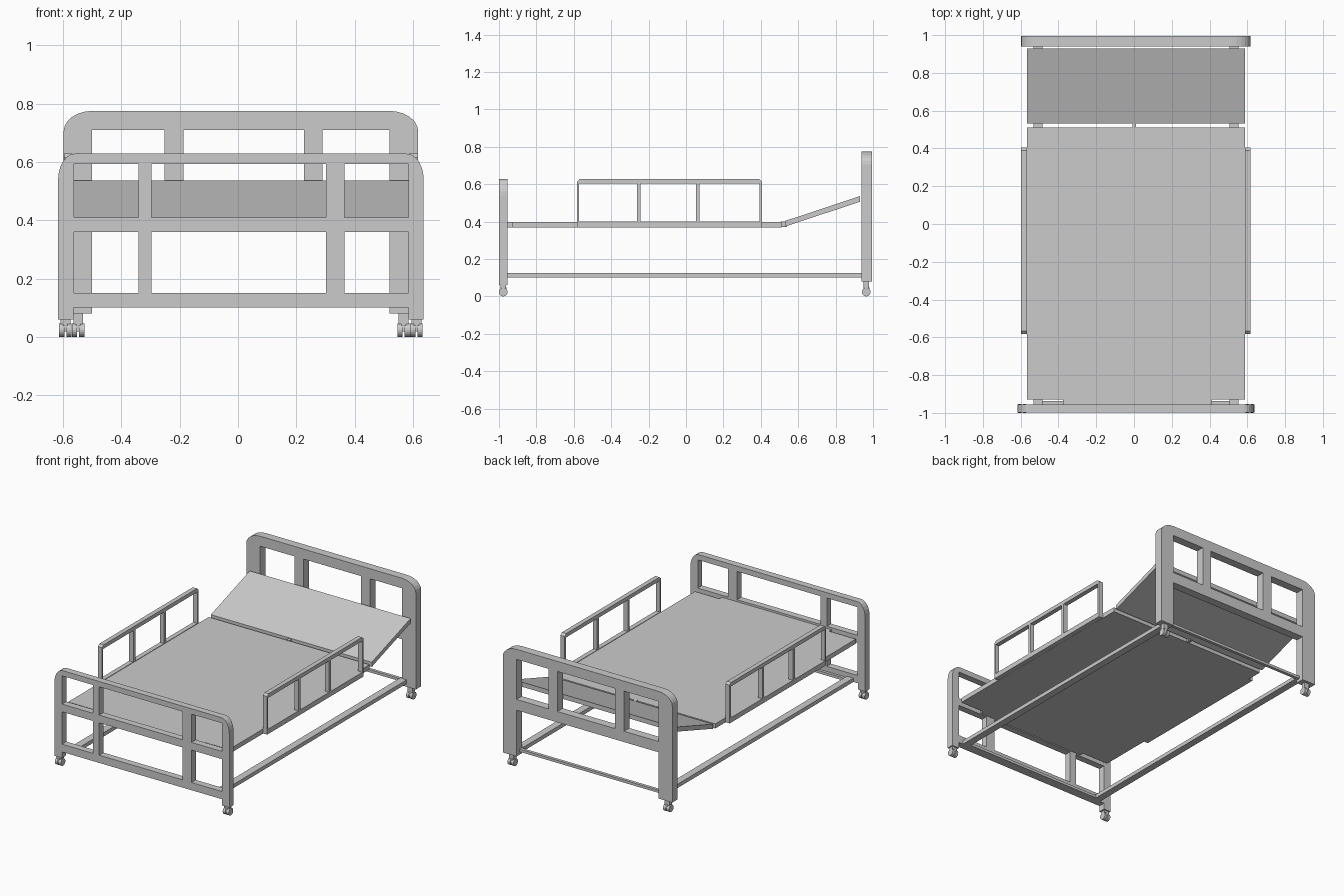
import bpy, bmesh, math

if "Cube" in bpy.data.objects:
    bpy.data.objects.remove(bpy.data.objects["Cube"])

CX = 0.01  # bed centre line


def mesh_object(name, bm):
    bmesh.ops.recalc_face_normals(bm, faces=bm.faces)
    me = bpy.data.meshes.new(name)
    bm.to_mesh(me)
    bm.free()
    ob = bpy.data.objects.new(name, me)
    bpy.context.collection.objects.link(ob)
    return ob


def box(name, x0, x1, y0, y1, z0, z1):
    bm = bmesh.new()
    bmesh.ops.create_cube(bm, size=1)
    for v in bm.verts:
        v.co = ((x0 + x1) / 2 + v.co.x * (x1 - x0),
                (y0 + y1) / 2 + v.co.y * (y1 - y0),
                (z0 + z1) / 2 + v.co.z * (z1 - z0))
    return mesh_object(name, bm)


def side_profile(name, pts, x0, x1):
    """Extrude a (y, z) profile along x."""
    bm = bmesh.new()
    f = bm.faces.new([bm.verts.new((x0, y, z)) for y, z in pts])
    r = bmesh.ops.extrude_face_region(bm, geom=[f])
    bmesh.ops.translate(bm, vec=(x1 - x0, 0, 0),
                        verts=[g for g in r['geom'] if isinstance(g, bmesh.types.BMVert)])
    return mesh_object(name, bm)


def rect(x0, x1, z0, z1):
    return [(x0, z0), (x1, z0), (x1, z1), (x0, z1)]


def panel(name, outline, holes, plane, centre, depth):
    """Filled outline with windows, standing across x ('xz') or along y ('yz')."""
    cu = bpy.data.curves.new(name, 'CURVE')
    cu.dimensions, cu.fill_mode, cu.extrude = '2D', 'BOTH', depth / 2
    for pts in [outline] + holes:
        sp = cu.splines.new('POLY')
        sp.points.add(len(pts) - 1)
        for p, (a, b) in zip(sp.points, pts):
            p.co = (a, b, 0, 1)
        sp.use_cyclic_u = True
    tmp = bpy.data.objects.new(name + "_curve", cu)
    bpy.context.collection.objects.link(tmp)
    bpy.context.view_layer.update()
    me = bpy.data.meshes.new_from_object(tmp.evaluated_get(bpy.context.evaluated_depsgraph_get()))
    bpy.data.objects.remove(tmp)
    bm = bmesh.new()
    bm.from_mesh(me)
    bmesh.ops.remove_doubles(bm, verts=bm.verts, dist=1e-5)
    for v in bm.verts:
        a, b, c = v.co
        v.co = (a, centre + c, b) if plane == 'xz' else (centre + c, a, b)
    for f in bm.faces:
        f.smooth = False
    return mesh_object(name, bm)


def end_outline(half, leg, foot_z, crotch_z, top, rx, rz, steps=6):
    """Bed end with two legs and rounded top corners."""
    right = [(half - leg, crotch_z), (half - leg, foot_z), (half, foot_z)]
    for i in range(steps + 1):
        t = math.pi / 2 * i / steps
        right.append((half - rx + rx * math.cos(t), top - rz + rz * math.sin(t)))
    left = [(-x, z) for x, z in reversed(right)]
    return [(CX + x, z) for x, z in right + left]


# footboard
cols = [(-0.563, -0.341), (-0.296, 0.302), (0.366, 0.584)]
holes = [rect(a, b, z0, z1) for a, b in cols for z0, z1 in ((0.15, 0.36), (0.41, 0.593))]
panel("footboard", end_outline(0.627, 0.053, 0.06, 0.10, 0.628, 0.057, 0.09),
      holes, 'xz', -0.977, 0.044)

# headboard
cols = [(-0.50, -0.252), (-0.187, 0.226), (0.29, 0.52)]
panel("headboard", end_outline(0.608, 0.098, 0.08, 0.38, 0.775, 0.10, 0.07),
      [rect(a, b, 0.45, 0.71) for a, b in cols], 'xz', 0.967, 0.055)

# mattress deck: flat part, foot tab, hinge, raised back section
box("deck_main", -0.567, 0.587, -0.93, 0.51, 0.367, 0.397)
box("deck_foot_tab", -0.375, 0.412, -0.957, -0.93, 0.367, 0.397)
box("deck_hinge", -0.009, 0.011, 0.505, 0.54, 0.37, 0.40)
side_profile("deck_backrest", [(0.532, 0.374), (0.93, 0.506), (0.93, 0.536), (0.532, 0.404)],
             -0.567, 0.587)

# lower frame
for side, x in (("left", -0.532), ("right", 0.505)):
    box("lower_rail_" + side, x, x + 0.047, -0.957, 0.945, 0.10, 0.125)
for end, y in (("foot", -0.957), ("head", 0.945)):
    box("lower_crossbar_" + end, -0.532, 0.552, y, y + 0.02, 0.10, 0.117)

# side guards
guard = [(-0.582, 0.368), (0.405, 0.368), (0.405, 0.615), (0.39, 0.628), (-0.567, 0.628), (-0.582, 0.615)]
bays = [(-0.572, -0.262), (-0.242, 0.053), (0.071, 0.393)]
for side, s in (("left", -1), ("right", 1)):
    panel("side_guard_" + side, guard, [rect(a, b, 0.40, 0.603) for a, b in bays],
          'yz', CX + s * 0.592, 0.03)

# casters: wheel pair, fork block and stem
for end, y, off, top in (("foot", -0.977, 0.602, 0.062), ("head", 0.964, 0.558, 0.085)):
    for side, s in (("left", -1), ("right", 1)):
        x = CX + s * off
        bm = bmesh.new()
        for dx in (-0.0125, 0.0125):
            r = bmesh.ops.create_cone(bm, cap_ends=True, segments=20, radius1=0.023,
                                      radius2=0.023, depth=0.018)
            for v in r['verts']:
                v.co = (x + dx + v.co.z, y + v.co.x, 0.023 + v.co.y)
        mesh_object(f"caster_wheels_{end}_{side}", bm)
        box(f"caster_fork_{end}_{side}", x - 0.008, x + 0.008, y - 0.016, y + 0.016, 0.018, 0.048)
        box(f"caster_stem_{end}_{side}", x - 0.017, x + 0.017, y - 0.014, y + 0.014, 0.044, top)
